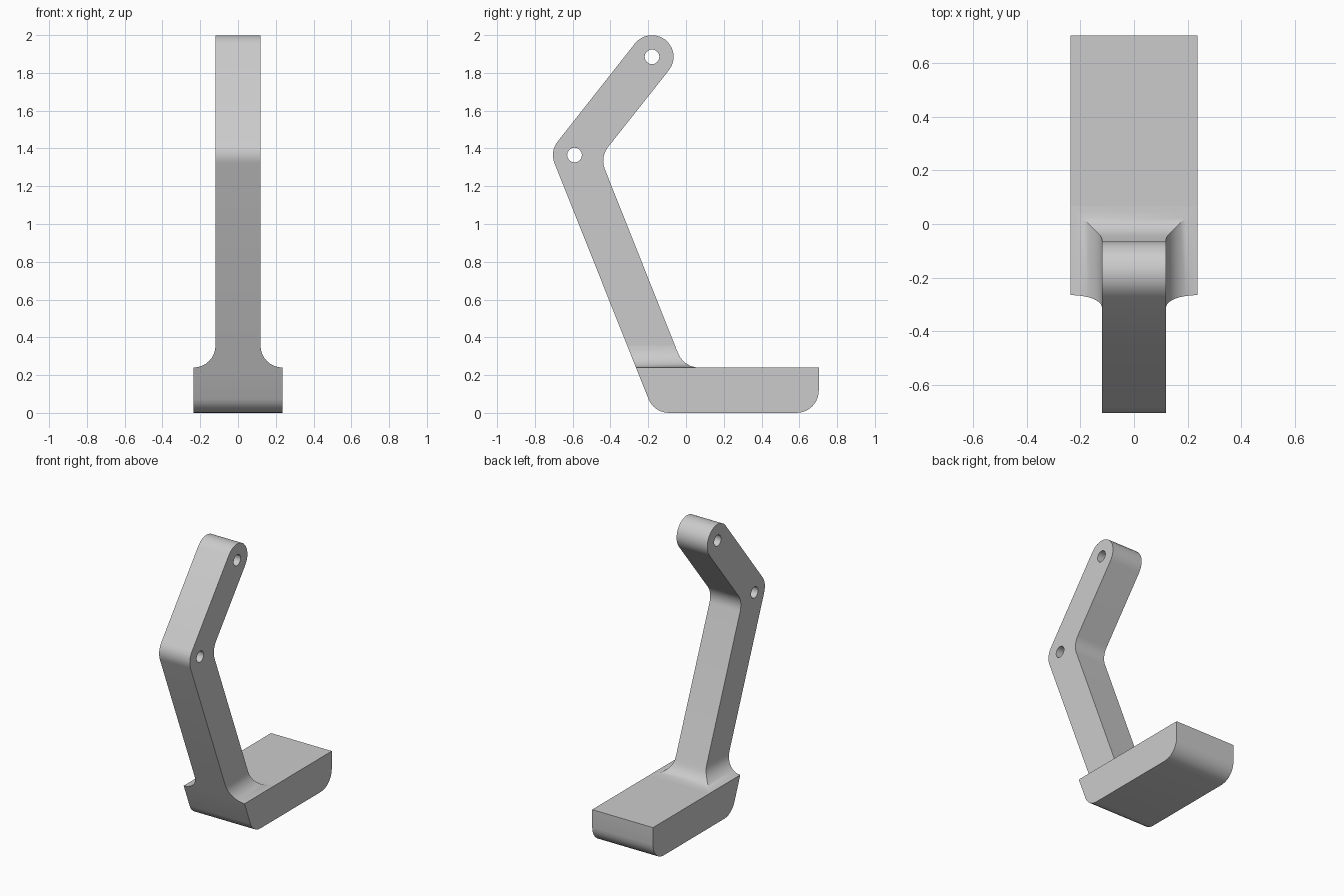
import bpy, bmesh
from math import sin, cos, pi, radians, tan
from mathutils import Vector

cube = bpy.data.objects.get("Cube")
if cube:
    bpy.data.objects.remove(cube, do_unlink=True)

R = 0.117            # shared fillet radius
FOOT_TOP = 0.24
FOOT_HALF = 0.236
ARM_HALF = FOOT_HALF - R
ARM_BASE = FOOT_TOP + R
LEAN = -0.398        # change of y per unit of z along the lower arm

grey = bpy.data.materials.new("plain grey")
grey.use_nodes = True
grey.diffuse_color = (0.6, 0.6, 0.6, 1)
grey.node_tree.nodes["Principled BSDF"].inputs["Base Color"].default_value = (0.6, 0.6, 0.6, 1)


def rounded(corners, steps=6):
    """Outline of (y, z, radius) corners with arcs in place of the corners."""
    out = []
    pts = [Vector(c[:2]) for c in corners]
    for i, c in enumerate(corners):
        p, r = pts[i], c[2]
        if r == 0:
            out.append(p)
            continue
        a = (pts[i - 1] - p).normalized()
        b = (pts[(i + 1) % len(pts)] - p).normalized()
        half = a.angle(b) / 2
        centre = p + (a + b).normalized() * (r / sin(half))
        start = p + a * (r / tan(half)) - centre
        end = p + b * (r / tan(half)) - centre
        turn = start.angle(end)
        for k in range(steps + 1):
            t = k / steps
            out.append(centre + (start * sin((1 - t) * turn) + end * sin(t * turn)) / sin(turn))
    return out


def circle(y, z, r, count=16):
    return [Vector((y + r * cos(2 * pi * k / count), z + r * sin(2 * pi * k / count)))
            for k in range(count)]


def finish(bm, mesh):
    bmesh.ops.remove_doubles(bm, verts=bm.verts, dist=0.0005)
    bmesh.ops.recalc_face_normals(bm, faces=bm.faces)
    bm.to_mesh(mesh)
    bm.free()


def select_only(obj):
    bpy.ops.object.select_all(action='DESELECT')
    obj.select_set(True)
    bpy.context.view_layer.objects.active = obj


def prism(name, outlines, half):
    """Filled side outline, with any further outlines as holes, extruded across x."""
    curve = bpy.data.curves.new(name, 'CURVE')
    curve.dimensions = '2D'
    curve.fill_mode = 'BOTH'
    curve.extrude = half
    for outline in outlines:
        spline = curve.splines.new('POLY')
        spline.points.add(len(outline) - 1)
        for point, p in zip(spline.points, outline):
            point.co = (p.x, p.y, 0, 1)
        spline.use_cyclic_u = True
    obj = bpy.data.objects.new(name, curve)
    bpy.context.collection.objects.link(obj)
    select_only(obj)
    bpy.ops.object.convert(target='MESH')
    obj = bpy.context.view_layer.objects.active
    bm = bmesh.new()
    bm.from_mesh(obj.data)
    for v in bm.verts:
        v.co = (v.co.z, v.co.x, v.co.y)
    finish(bm, obj.data)
    return obj


def front_y(z):
    return -0.265 + LEAN * (z - FOOT_TOP)


def back_y(z):
    return -0.012 + LEAN * (z - FOOT_TOP)


# Foot pad: flat top, rounded lower edges, sloping front
foot = prism("foot_pad", [rounded([
    (front_y(FOOT_TOP), FOOT_TOP, 0),
    (front_y(0), 0, R),
    (0.703, 0, R),
    (0.703, FOOT_TOP, 0)])], FOOT_HALF)

# Bent arm with a rounded end and two pivot holes
arm_outline = rounded([
    (back_y(ARM_BASE), ARM_BASE, 0),
    (front_y(ARM_BASE), ARM_BASE, 0),
    (-0.721, 1.384, 0.114),
    (-0.199, 2.046, 0.114),
    (-0.019, 1.904, 0.114),
    (-0.455, 1.354, R)])
arm = prism("bent_arm", [arm_outline, circle(-0.59, 1.365, 0.039),
                         circle(-0.18, 1.885, 0.039)], ARM_HALF)

# Concave flare joining the arm to the foot on both sides and the back
bm = bmesh.new()
rings = []
for i in range(9):
    a = radians(90 * i / 8)
    z = ARM_BASE - R * cos(a)
    half = FOOT_HALF - R * sin(a)
    back = 0.068 - R * sin(a) if i <= 6 else back_y(z)
    rings.append([bm.verts.new(p) for p in (
        (-half, front_y(z), z), (half, front_y(z), z), (half, back, z), (-half, back, z))])
for low, high in zip(rings, rings[1:]):
    for k in range(4):
        n = (k + 1) % 4
        bm.faces.new((low[k], low[n], high[n], high[k]))
flare = bpy.data.objects.new("arm_flare", bpy.data.meshes.new("arm_flare"))
bpy.context.collection.objects.link(flare)
finish(bm, flare.data)

for obj in (foot, arm, flare):
    obj.data.materials.clear()
    obj.data.materials.append(grey)
    select_only(obj)
    bpy.ops.object.shade_smooth_by_angle(angle=radians(30))
